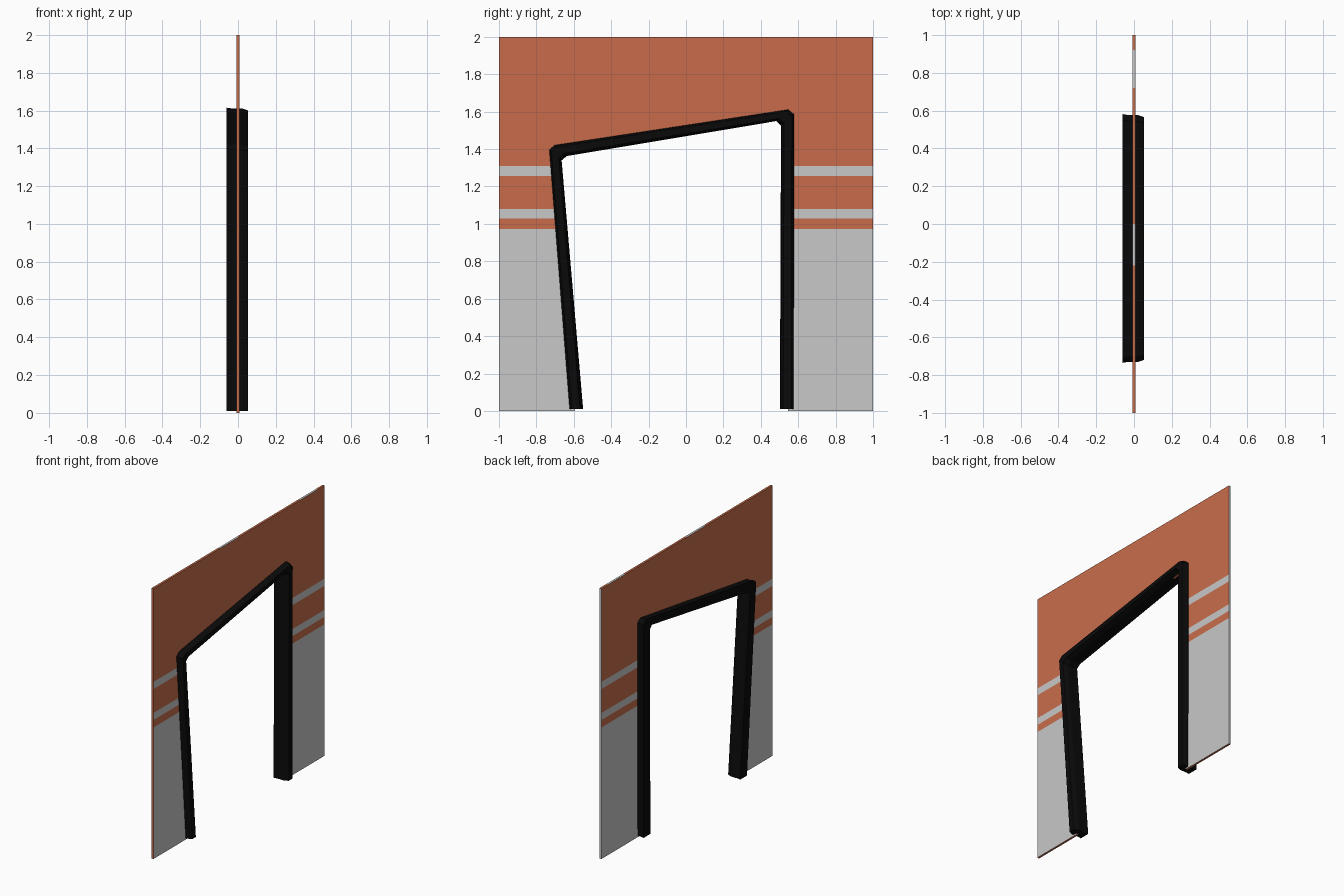
import bpy, bmesh

if "Cube" in bpy.data.objects:
    bpy.data.objects.remove(bpy.data.objects["Cube"])


def material(name, rgb):
    m = bpy.data.materials.new(name)
    m.diffuse_color = (*rgb, 1)
    m.use_nodes = True
    m.node_tree.nodes["Principled BSDF"].inputs["Base Color"].default_value = m.diffuse_color
    return m


ORANGE = material("terracotta_orange", (0.58, 0.152, 0.07))
GREY = material("light_grey", (0.58, 0.58, 0.58))
BLACK = material("frame_black", (0.003, 0.003, 0.003))


def finish(name, bm, mats):
    bmesh.ops.recalc_face_normals(bm, faces=bm.faces[:])
    me = bpy.data.meshes.new(name)
    bm.to_mesh(me)
    bm.free()
    for m in mats:
        me.materials.append(m)
    ob = bpy.data.objects.new(name, me)
    bpy.context.collection.objects.link(ob)
    return ob


# Outer and inner outlines of the doorway frame (y, z)
outer = [(-0.627, 0.01), (-0.735, 1.40), (-0.705, 1.425),
         (0.55, 1.615), (0.582, 1.59), (0.58, 0.01)]
inner = [(-0.55, 0.01), (-0.665, 1.34), (-0.637, 1.363),
         (0.484, 1.55), (0.508, 1.525), (0.502, 0.01)]


def between(i, t):
    """Point on the frame: t = 0 on the inner outline, 1 on the outer."""
    a, b = inner[i], outer[i]
    return tuple(p + (q - p) * t for p, q in zip(a, b))


# Door frame: bevelled section (x, t) swept round the opening
section = [(-0.06, 1.0), (-0.035, 0.94), (0.02, 0.94), (0.052, 0.78),
           (0.052, 0.22), (0.02, 0.04), (-0.035, 0.04), (-0.06, 0.0)]
bm = bmesh.new()
rings = [[bm.verts.new((x, *between(i, t))) for x, t in section]
         for i in range(len(outer))]
n = len(section)
for a, b in zip(rings, rings[1:]):
    for k in range(n):
        j = (k + 1) % n
        bm.faces.new((a[k], a[j], b[j], b[k]))
bm.faces.new(rings[0])
bm.faces.new(rings[-1])
finish("door_frame", bm, [BLACK])

# Wall panel: three plates round the opening, extruded to thickness
H = 0.008
mid = [between(i, 0.55) for i in range(6)]
hole = [(mid[0][0], 0), mid[1], mid[4], (mid[5][0], 0)]
rim = [(-1, 0), (-1, 2), (1, 2), (1, 0)]
bm = bmesh.new()
ho = [bm.verts.new((-H, *p)) for p in hole]
ri = [bm.verts.new((-H, *p)) for p in rim]
for i in range(3):
    bm.faces.new((ri[i], ri[i + 1], ho[i + 1], ho[i]))
ext = bmesh.ops.extrude_face_region(bm, geom=bm.faces[:], use_keep_orig=True)
for v in ext["geom"]:
    if isinstance(v, bmesh.types.BMVert):
        v.co.x = H

# Stripes: cut the panel at the band heights and top edge patches
stripes = [0.973, 1.028, 1.08, 1.257, 1.31]
patches = [-0.22, 0.0, 0.72, 0.92]
cuts = [((0, 0, z), (0, 0, 1)) for z in stripes] + \
       [((0, y, 0), (0, 1, 0)) for y in patches]
for co, no in cuts:
    bmesh.ops.bisect_plane(bm, geom=bm.verts[:] + bm.edges[:] + bm.faces[:],
                           plane_co=co, plane_no=no)
bmesh.ops.recalc_face_normals(bm, faces=bm.faces[:])
for f in bm.faces:
    c, nrm = f.calc_center_median(), f.normal
    if abs(nrm.x) > 0.5:
        grey = c.z < 0.973 or 1.028 < c.z < 1.08 or 1.257 < c.z < 1.31
    elif c.z > 1.99:
        grey = -0.22 < c.y < 0 or 0.72 < c.y < 0.92
    else:
        grey = c.y > 0.99
    f.material_index = int(grey)
finish("wall_panel", bm, [ORANGE, GREY])
